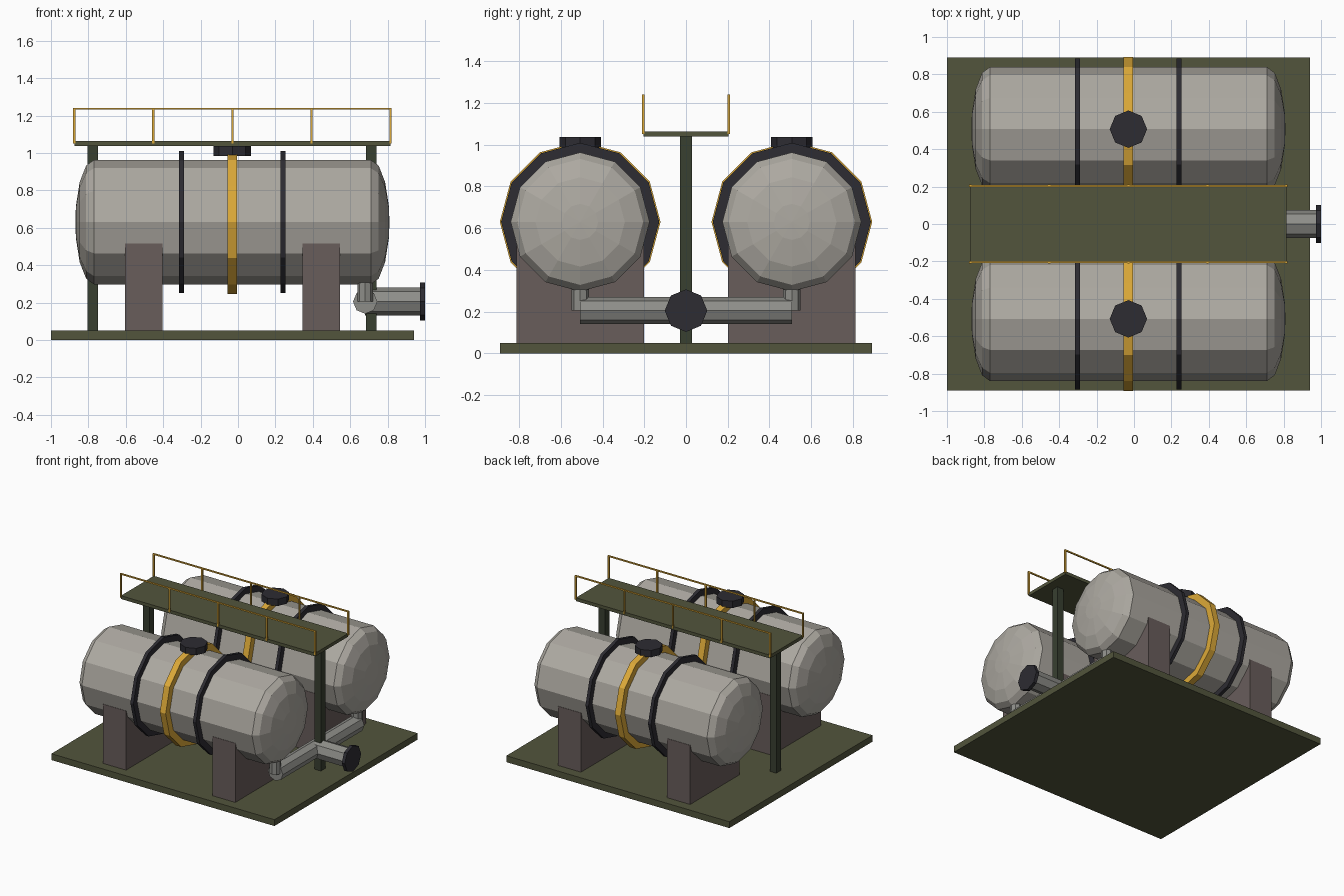
import bpy, bmesh
from math import pi, sin, cos, radians
from mathutils import Matrix

if "Cube" in bpy.data.objects:
    bpy.data.objects.remove(bpy.data.objects["Cube"])


def material(name, rgb):
    m = bpy.data.materials.new(name)
    m.diffuse_color = (*rgb, 1)
    m.use_nodes = True
    m.node_tree.nodes["Principled BSDF"].inputs["Base Color"].default_value = m.diffuse_color
    return m


STEEL = material("tank_grey", (0.42, 0.40, 0.36))
PIPE = material("pipe_grey", (0.27, 0.27, 0.25))
DARK = material("dark_rubber", (0.026, 0.025, 0.032))
YELLOW = material("safety_yellow", (0.72, 0.40, 0.04))
OLIVE = material("olive_deck", (0.085, 0.09, 0.045))
POST = material("dark_post", (0.04, 0.05, 0.03))
BROWN = material("saddle_brown", (0.14, 0.11, 0.105))


def finish(bm, name, mat):
    bmesh.ops.recalc_face_normals(bm, faces=bm.faces)
    me = bpy.data.meshes.new(name)
    bm.to_mesh(me)
    bm.free()
    me.materials.append(mat)
    ob = bpy.data.objects.new(name, me)
    bpy.context.collection.objects.link(ob)
    return ob


def box(name, mat, x, y, z):
    """Box from (min, max) pairs."""
    bm = bmesh.new()
    bmesh.ops.create_cube(bm, size=1)
    for v in bm.verts:
        for i, (a, b) in enumerate((x, y, z)):
            v.co[i] = (a + b) / 2 + v.co[i] * (b - a)
    return finish(bm, name, mat)


def cyl(name, mat, axis, centre, r, length, sides=8):
    bm = bmesh.new()
    bmesh.ops.create_cone(bm, cap_ends=True, segments=sides, radius1=r, radius2=r, depth=length)
    rot = {"x": Matrix.Rotation(pi / 2, 4, "Y"),
           "y": Matrix.Rotation(pi / 2, 4, "X"), "z": Matrix()}[axis]
    bm.transform(Matrix.Translation(centre) @ rot)
    return finish(bm, name, mat)


def tank(name, y, z, r, x0, x1, cap, sides=12):
    """Cylinder with shallow elliptical ends, lathed about x."""
    angles = [radians(a) for a in (75, 50, 25, 0)]
    prof = [(x0 - cap * sin(a), r * cos(a)) for a in angles]
    prof += [(x1 + cap * sin(a), r * cos(a)) for a in reversed(angles)]
    bm = bmesh.new()
    rings = [[bm.verts.new((x, y + q * cos(2 * pi * i / sides), z + q * sin(2 * pi * i / sides)))
              for i in range(sides)] for x, q in prof]
    for a, b in zip(rings, rings[1:]):
        for i in range(sides):
            j = (i + 1) % sides
            bm.faces.new((a[i], a[j], b[j], b[i]))
    for ring, px in ((rings[0], x0 - cap), (rings[-1], x1 + cap)):
        tip = bm.verts.new((px, y, z))
        for i in range(sides):
            bm.faces.new((ring[i], ring[(i + 1) % sides], tip))
    return finish(bm, name, STEEL)


# Base plate
box("base_plate", OLIVE, (-1, 0.94), (-0.89, 0.89), (0, 0.05))

MID, TZ = -0.03, 0.63
for s, side in ((-1, "front"), (1, "back")):
    y = s * 0.507
    # Tank, straps and hatch
    tank(side + "_tank", y, TZ, 0.333, -0.77, 0.71, 0.1)
    for i, x in enumerate((-0.303, 0.241)):
        cyl(f"{side}_strap_{i}", DARK, "x", (x, y, TZ), 0.379, 0.026, 12)
    cyl(side + "_centre_band", YELLOW, "x", (MID, y, TZ), 0.385, 0.05, 12)
    cyl(side + "_hatch", DARK, "z", (MID, y, 1.01), 0.1, 0.054)
    # Saddles
    for i, x in enumerate((-0.505, 0.445)):
        box(f"{side}_saddle_{i}", BROWN, (x - 0.1, x + 0.1), (y - 0.305, y + 0.305), (0.05, 0.515))
    # Drain pipe down to the manifold
    cyl(side + "_drain_pipe", PIPE, "z", (0.68, y, 0.29), 0.042, 0.17)
    # Handrail
    yr = s * 0.204
    box(side + "_top_rail", YELLOW, (-0.88, 0.82), (yr - 0.005, yr + 0.005), (1.231, 1.241))
    for i in range(5):
        x = -0.875 + i * 0.4225
        box(f"{side}_rail_post_{i}", YELLOW, (x - 0.006, x + 0.006),
            (yr - 0.006, yr + 0.006), (1.05, 1.24))

# Manifold, outlet and flange
cyl("manifold_pipe", PIPE, "y", (0.68, 0, 0.205), 0.065, 1.014)
cyl("outlet_pipe", PIPE, "x", (0.83, 0, 0.205), 0.075, 0.3)
cyl("outlet_flange", DARK, "x", (0.987, 0, 0.205), 0.102, 0.026)

# Walkway on two columns
box("walkway", OLIVE, (-0.875, 0.815), (-0.204, 0.204), (1.038, 1.064))
for i, x in enumerate((-0.777, 0.713)):
    box(f"walkway_column_{i}", POST, (x - 0.028, x + 0.028), (-0.028, 0.028), (0.05, 1.04))
